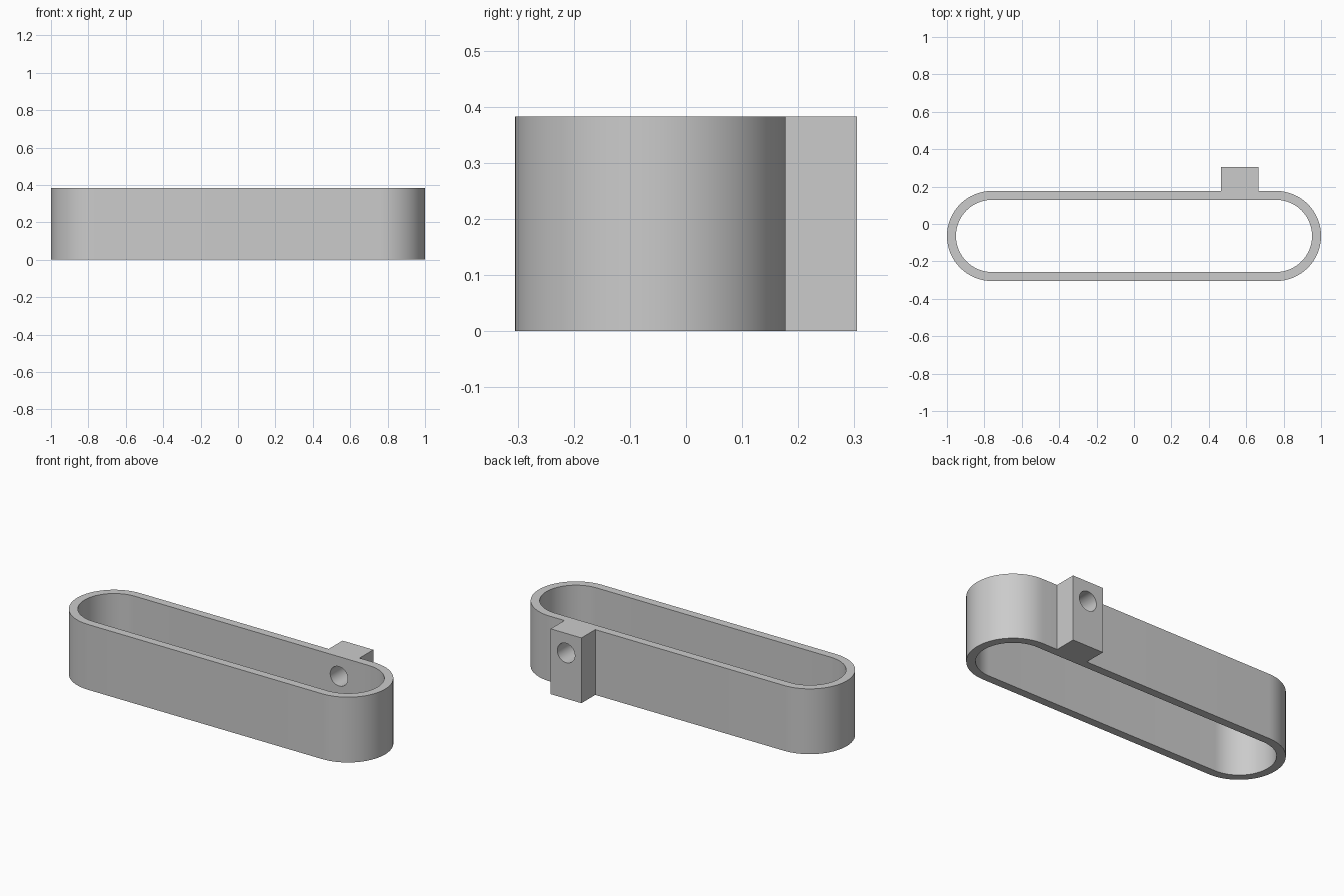
import bpy, bmesh
from math import sin, cos, pi, radians

if "Cube" in bpy.data.objects:
    bpy.data.objects.remove(bpy.data.objects["Cube"], do_unlink=True)

HEIGHT = 0.383
CENTRE_Y = -0.064
OUTER_R, INNER_R = 0.241, 0.193
HALF_STRAIGHT = 1 - OUTER_R
LUG_X, LUG_HALF, LUG_BACK = 0.565, 0.1, 0.305
HOLE_R, HOLE_Z = 0.057, 0.268
STEPS = 32

grey = bpy.data.materials.new("plain grey")
grey.use_nodes = True
grey.diffuse_color = (0.6, 0.6, 0.6, 1)
grey.node_tree.nodes["Principled BSDF"].inputs["Base Color"].default_value = (0.6, 0.6, 0.6, 1)


def half_round(radius, side):
    """Semicircular end of the band; side is +1 for right, -1 for left."""
    angles = [-pi / 2 + pi * i / STEPS for i in range(STEPS + 1)]
    return [(side * (HALF_STRAIGHT + radius * cos(a)),
             CENTRE_Y + side * radius * sin(a)) for a in angles]


def add_loop(bm, points):
    verts = [bm.verts.new((x, y, 0)) for x, y in points]
    return [bm.edges.new((v, verts[i - 1])) for i, v in enumerate(verts)]


# Band outline with the square lug stepping out of its back wall
wall_y = CENTRE_Y + OUTER_R
right, left = LUG_X + LUG_HALF, LUG_X - LUG_HALF
lug = [(right, wall_y), (right, LUG_BACK), (left, LUG_BACK), (left, wall_y)]
outer = half_round(OUTER_R, 1) + lug + half_round(OUTER_R, -1)
inner = half_round(INNER_R, 1) + half_round(INNER_R, -1)

bm = bmesh.new()
edges = add_loop(bm, outer) + add_loop(bm, inner)
bmesh.ops.triangle_fill(bm, use_beauty=True, edges=edges)
base = bm.faces[:]
raised = bmesh.ops.extrude_face_region(bm, geom=base, use_keep_orig=True)["geom"]
bmesh.ops.translate(bm, vec=(0, 0, HEIGHT),
                    verts=[g for g in raised if isinstance(g, bmesh.types.BMVert)])
bmesh.ops.recalc_face_normals(bm, faces=bm.faces[:])
mesh = bpy.data.meshes.new("band_with_lug")
bm.to_mesh(mesh)
bm.free()
mesh.materials.append(grey)
band = bpy.data.objects.new("band_with_lug", mesh)
bpy.context.collection.objects.link(band)

# Round hole through the lug and the back wall
bpy.ops.mesh.primitive_cylinder_add(vertices=48, radius=HOLE_R, depth=0.4,
                                    location=(LUG_X, 0.24, HOLE_Z),
                                    rotation=(radians(90), 0, 0))
cutter = bpy.context.object
cutter.name = "hole_cutter"
cutter.hide_render = True
cutter.data.materials.append(grey)

cut = band.modifiers.new("hole", 'BOOLEAN')
cut.operation = 'DIFFERENCE'
cut.solver = 'EXACT'
cut.object = cutter

bpy.ops.object.select_all(action='DESELECT')
band.select_set(True)
bpy.context.view_layer.objects.active = band
bpy.ops.object.modifier_apply(modifier=cut.name)
bpy.data.objects.remove(cutter, do_unlink=True)
bpy.ops.object.shade_smooth_by_angle(angle=radians(30))
